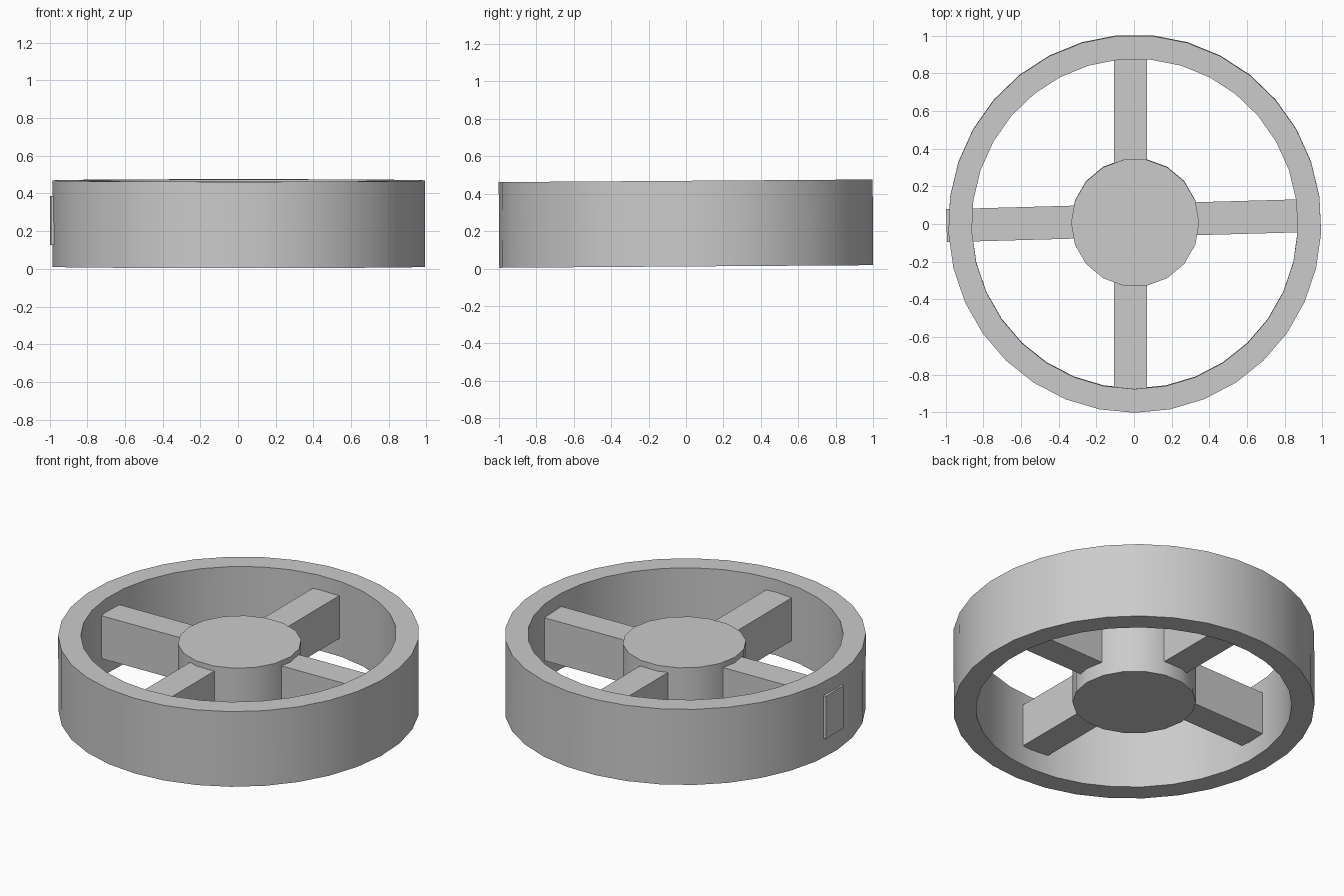
import bpy, bmesh, math
from mathutils import Matrix

if "Cube" in bpy.data.objects:
    bpy.data.objects.remove(bpy.data.objects["Cube"])

TILT = 0.007  # the wheel leans very slightly toward the front


def finish(name, bm, matrix, smooth=True):
    bmesh.ops.recalc_face_normals(bm, faces=bm.faces)
    mesh = bpy.data.meshes.new(name)
    bm.transform(matrix)
    bm.to_mesh(mesh)
    bm.free()
    obj = bpy.data.objects.new(name, mesh)
    bpy.context.collection.objects.link(obj)
    if smooth:
        bpy.ops.object.select_all(action='DESELECT')
        obj.select_set(True)
        bpy.context.view_layer.objects.active = obj
        bpy.ops.object.shade_smooth_by_angle(angle=math.radians(30))
    return obj


def ring(name, sides, r_out, r_in, height, matrix):
    # rectangular section swept around the axle
    bm = bmesh.new()
    section = [(r_in, -height / 2), (r_out, -height / 2),
               (r_out, height / 2), (r_in, height / 2)]
    loops = []
    for i in range(sides):
        a = -math.pi / 2 + 2 * math.pi * i / sides
        loops.append([bm.verts.new((r * math.cos(a), r * math.sin(a), z))
                      for r, z in section])
    for i in range(sides):
        a, b = loops[i], loops[(i + 1) % sides]
        for j in range(4):
            k = (j + 1) % 4
            bm.faces.new((a[j], b[j], b[k], a[k]))
    return finish(name, bm, matrix)


def bar(name, size, location, turn=0.0):
    bm = bmesh.new()
    bmesh.ops.create_cube(bm, size=1)
    bm.transform(Matrix.Diagonal((*size, 1)))
    return finish(name, bm, Matrix.Translation(location) @ Matrix.Rotation(turn, 4, 'Z'), False)


# Outer rim
tilt = Matrix.Rotation(TILT, 4, 'X')
ring("rim", 33, 1.002, 0.876, 0.458,
     Matrix.Translation((0.004, 0.002, 0.24)) @ tilt @ Matrix.Diagonal((0.988, 1, 1, 1)))

# Central hub
bm = bmesh.new()
bmesh.ops.create_cone(bm, cap_ends=True, segments=18, radius1=0.34, radius2=0.34, depth=0.38,
                      matrix=Matrix.Rotation(math.pi / 2, 4, 'Z'))
finish("hub", bm, Matrix.Translation((0.006, 0.008, 0.23)) @ tilt)

# Two crossing spoke bars; the slightly skewed one pokes through the rim at the left
bar("spoke_bar_long", (0.175, 1.9, 0.26), (-0.018, 0.0, 0.257))
bar("spoke_bar_cross", (1.93, 0.175, 0.26), (-0.03, 0.018, 0.257), math.radians(1.6))
